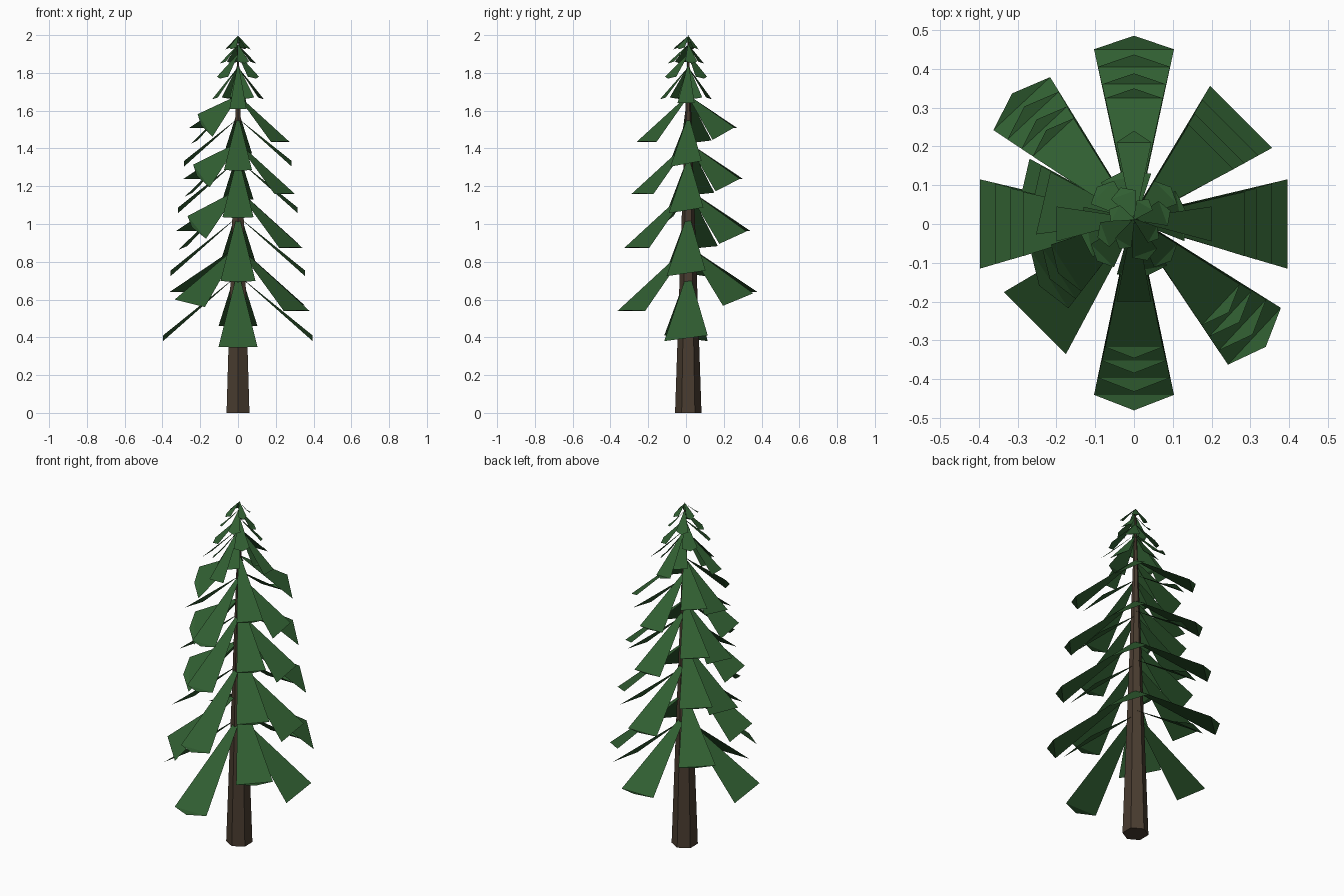
import bpy
import bmesh
from math import sin, cos, radians
from mathutils import Vector

if "Cube" in bpy.data.objects:
    bpy.data.objects.remove(bpy.data.objects["Cube"])


def material(name, rgb):
    m = bpy.data.materials.new(name)
    m.use_nodes = True
    m.diffuse_color = (*rgb, 1)
    m.node_tree.nodes["Principled BSDF"].inputs["Base Color"].default_value = (*rgb, 1)
    return m


green = material("needle green", (0.030, 0.112, 0.031))
brown = material("bark brown", (0.066, 0.045, 0.029))
CENTRE_Y = 0.012


def finish(bm, name, mat):
    mesh = bpy.data.meshes.new(name)
    bm.to_mesh(mesh)
    bm.free()
    mesh.materials.append(mat)
    obj = bpy.data.objects.new(name, mesh)
    bpy.context.collection.objects.link(obj)


def branch(name, angle, reach, top, drop, half, tip=0.0, lift=0.0, roll=0.0):
    """Flat fan drooping from the trunk, with an optional folded pointed tip."""
    a = radians(angle)
    out, side = Vector((cos(a), sin(a), 0)), Vector((-sin(a), cos(a), 0))
    start = Vector((0, CENTRE_Y, 0))
    end = out * reach

    def point(base, s, z):
        return bm.verts.new(base + side * s + Vector((0, 0, z)))

    bm = bmesh.new()
    r0 = point(start, -half * 0.08, top)
    r1 = point(start, half * 0.08, top)
    e1 = point(end, half, top - drop + roll)
    e0 = point(end, -half, top - drop - roll)
    bm.faces.new((r0, e0, e1, r1))
    if tip:
        t = point(end + out * tip, 0, top - drop + lift)
        bm.faces.new((e0, t, e1))
    finish(bm, name, green)


# Tapered six-sided trunk
bm = bmesh.new()
bmesh.ops.create_cone(bm, cap_ends=True, segments=6, radius1=0.07, radius2=0.003, depth=1.97)
bmesh.ops.translate(bm, vec=(0, CENTRE_Y, 0.985), verts=bm.verts)
finish(bm, "trunk", brown)

# Large whorls: scale, top of the straight whorl, top of the diagonal whorl
tiers = [(1.0, 0.73, 0.88), (0.9, 1.04, 1.18), (0.8, 1.34, 1.43), (0.72, 1.56, 1.68)]
for i, (s, z, zd) in enumerate(tiers, 1):
    d = 0.38 * s
    branch(f"front_branch_{i}", 270, 0.44 * s, z, d, 0.103 * s, 0.04 * s, -0.005)
    branch(f"back_branch_{i}", 90, 0.45 * s, z + 0.03, 0.30 * s, 0.103 * s, 0.035 * s, 0.01)
    branch(f"left_branch_{i}", 0, 0.395 * s, z, 0.335 * s, 0.115 * s, roll=0.015)
    branch(f"right_branch_{i}", 180, 0.397 * s, z, 0.335 * s, 0.115 * s, roll=0.015)
    # Diagonal whorl
    branch(f"back_left_branch_{i}", 45, 0.39 * s, zd, 0.28 * s, 0.113 * s, roll=0.033)
    branch(f"back_right_branch_{i}", 133, 0.424 * s, zd, 0.24 * s, 0.10 * s, 0.036 * s, 0.01)
    branch(f"front_left_branch_{i}", 317, 0.424 * s, zd, 0.34 * s, 0.10 * s, 0.04 * s, 0.005)
    if i == 1:
        branch("front_right_branch_1", 225, 0.361, zd, 0.30, 0.113, roll=-0.02)
    else:
        # Steeper, turned boughs fill the right side
        branch(f"front_right_branch_{i}", 213, 0.26 * s / 0.9, zd, 0.22 * s, 0.10 * s,
               0.035 * s, 0.0, roll=-0.06)
        branch(f"side_right_branch_{i}", 167, 0.30 * s / 0.9, zd - 0.01, 0.33 * s, 0.115 * s,
               roll=-0.01)

# Narrow whorl near the top
for k, (angle, reach) in enumerate([(0, 0.2), (90, 0.21), (180, 0.2), (270, 0.2)], 1):
    branch(f"upper_branch_{k}", angle, reach, 1.84, 0.2 if k < 4 else 0.23, 0.045, 0.03 if k == 2 else 0)

# Small crown whorls: reach, top, drop, half width, turn
crown = [(0.12, 1.83, 0.16, 0.066, 10), (0.115, 1.90, 0.12, 0.042, 45),
         (0.08, 1.95, 0.09, 0.034, 20), (0.055, 1.995, 0.06, 0.024, 60)]
for i, (reach, top, drop, half, turn) in enumerate(crown, 1):
    for k in range(4):
        branch(f"crown_branch_{i}_{k + 1}", turn + 90 * k, reach, top, drop, half, 0.02, -0.01)

# Pointed top
bm = bmesh.new()
bmesh.ops.create_cone(bm, cap_ends=True, segments=4, radius1=0.012, radius2=0, depth=0.04)
bmesh.ops.translate(bm, vec=(0, CENTRE_Y, 1.98), verts=bm.verts)
finish(bm, "tree_tip", green)
